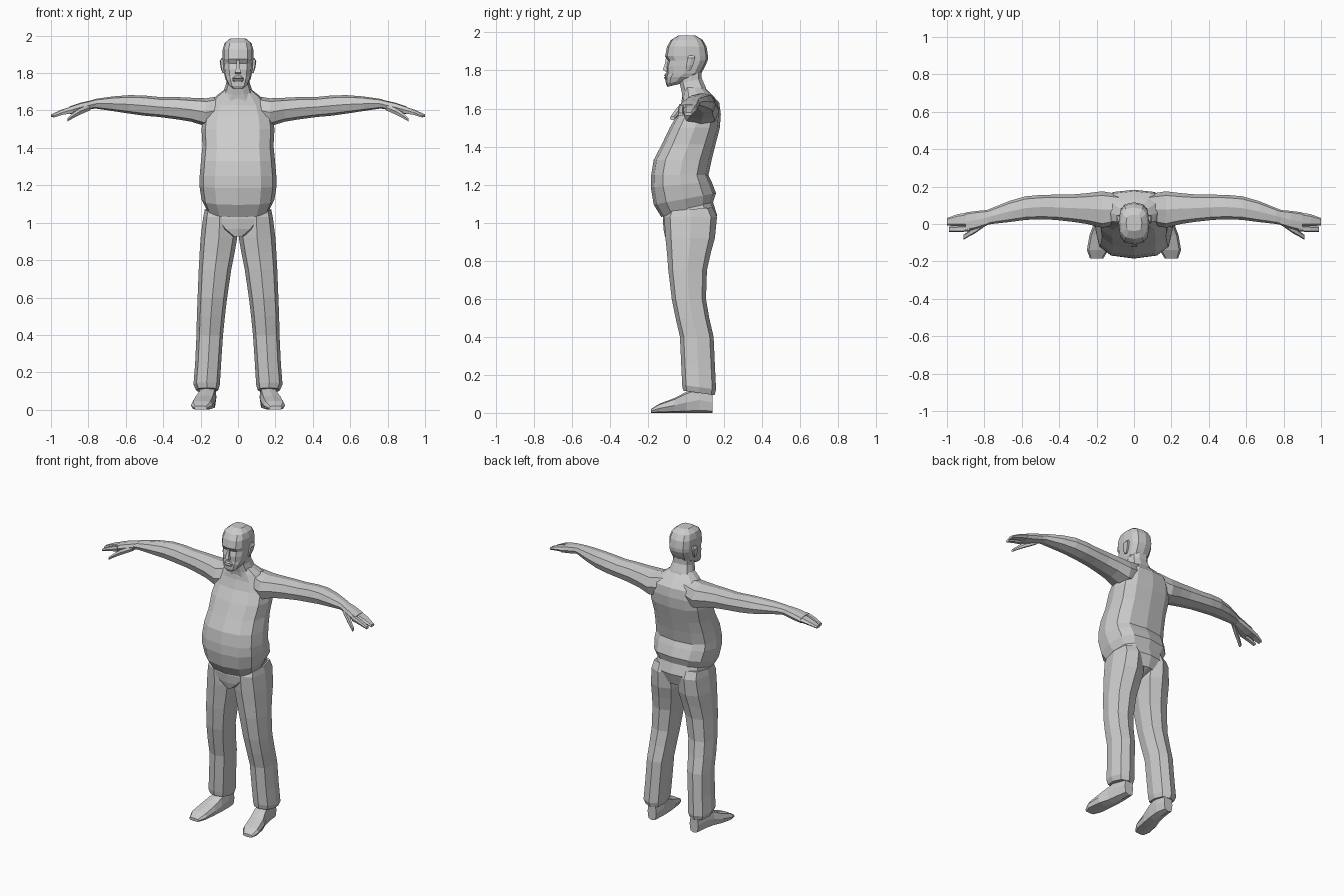
import bpy, bmesh, math
from mathutils import Vector

grey = bpy.data.materials.new("plain grey")
grey.diffuse_color = (0.6, 0.6, 0.6, 1)


def power(v, e):
    return math.copysign(abs(v) ** e, v) if abs(v) > 1e-6 else 0.0


def loft(name, axis, sections, n=8, e=0.75, mirror=False, turn=0.0):
    """Skin rounded sections (position, a0, a1, b0, b1[, tilt]) along an axis."""
    bm = bmesh.new()
    rings = []
    for s in sections:
        pos, a0, a1, b0, b1 = s[:5]
        tilt = s[5] if len(s) > 5 else 0
        ring = []
        for i in range(n):
            t = 2 * math.pi * (i + turn) / n
            ca, cb = power(math.cos(t), e), power(math.sin(t), e)
            a = (a0 + a1) / 2 + (a1 - a0) / 2 * ca
            b = (b0 + b1) / 2 + (b1 - b0) / 2 * cb
            p = pos + tilt * cb
            co = {"x": (p, a, b), "y": (a, p, b), "z": (a, b, p)}[axis]
            ring.append(bm.verts.new(Vector(co)))
        rings.append(ring)
    for r, q in zip(rings, rings[1:]):
        for i in range(n):
            j = (i + 1) % n
            bm.faces.new((r[i], r[j], q[j], q[i]))
    bm.faces.new(rings[0])
    bm.faces.new(rings[-1])
    bmesh.ops.recalc_face_normals(bm, faces=bm.faces[:])
    me = bpy.data.meshes.new(name)
    bm.to_mesh(me)
    bm.free()
    me.materials.append(grey)
    ob = bpy.data.objects.new(name, me)
    bpy.context.collection.objects.link(ob)
    if mirror:
        ob.modifiers.new("Mirror", "MIRROR")
    return ob


def sym(rows):
    """Rows (z, half_width, y_front, y_back[, tilt]) to centred sections."""
    return [(r[0], -r[1], r[1], *r[2:]) for r in rows]


# Shirt with a round belly, rising into the shoulders
loft("shirt_body", "z", sym([
    (1.065, .165, -.13, .14, .035), (1.125, .195, -.17, .158, .03),
    (1.20, .207, -.185, .135, .015), (1.25, .205, -.183, .118),
    (1.33, .198, -.17, .135), (1.41, .19, -.128, .155),
    (1.50, .195, -.085, .178), (1.57, .185, -.045, .183),
    (1.63, .16, -.025, .175), (1.675, .12, -.018, .135),
    (1.71, .075, -.015, .10)]), n=12)

# Arms, wide at the shoulder and thin at the wrist
loft("arm", "x", [
    (.08, .0, .16, 1.53, 1.68), (.17, -.02, .175, 1.515, 1.665),
    (.25, .0, .165, 1.54, 1.668), (.33, .012, .158, 1.553, 1.672),
    (.42, .022, .157, 1.565, 1.672), (.50, .025, .155, 1.572, 1.68),
    (.58, .022, .148, 1.583, 1.682), (.67, .01, .122, 1.597, 1.675),
    (.76, .0, .085, 1.61, 1.662), (.80, -.008, .07, 1.607, 1.65)], mirror=True)

# Flat hands with a separate thumb and two finger groups
loft("palm", "x", [
    (.78, -.005, .075, 1.608, 1.655), (.84, -.025, .07, 1.592, 1.642),
    (.90, -.04, .062, 1.58, 1.622)], n=8, e=.6, mirror=True)
loft("fingers", "x", [
    (.88, -.012, .064, 1.588, 1.626), (.945, -.012, .052, 1.578, 1.605),
    (1.0, -.008, .032, 1.563, 1.58)], n=6, e=.6, mirror=True)
loft("index_finger", "x", [
    (.88, -.04, -.008, 1.585, 1.625), (.94, -.043, -.012, 1.575, 1.604),
    (.99, -.042, -.014, 1.56, 1.578)], n=6, e=.6, mirror=True)
loft("thumb", "x", [
    (.79, -.008, .03, 1.60, 1.635), (.85, -.05, -.012, 1.573, 1.612),
    (.88, -.066, -.035, 1.558, 1.59), (.912, -.085, -.058, 1.54, 1.56)],
    n=6, e=.7, mirror=True)

# Neck leaning forward into the skull
loft("neck", "z", sym([
    (1.65, .10, -.02, .125), (1.70, .078, -.025, .105, .015),
    (1.745, .063, -.035, .085, .015), (1.82, .06, -.04, .085)]), n=10)

# Head with chin, lips, eye hollows and brow
loft("head", "z", sym([
    (1.722, .03, -.098, -.03, .008), (1.74, .052, -.106, .0, .01),
    (1.765, .066, -.108, .045), (1.785, .072, -.102, .08),
    (1.82, .077, -.104, .10), (1.852, .08, -.095, .114),
    (1.875, .082, -.11, .116), (1.925, .082, -.1, .108),
    (1.96, .072, -.08, .088), (1.985, .042, -.038, .05)]), n=12, e=.7)
loft("nose", "z", sym([
    (1.795, .02, -.112, -.09), (1.803, .022, -.128, -.09),
    (1.83, .013, -.117, -.085), (1.87, .01, -.108, -.085)]),
    n=4, e=1, turn=.5)
loft("lips", "z", sym([
    (1.752, .022, -.110, -.09), (1.762, .03, -.116, -.09),
    (1.768, .032, -.109, -.09), (1.774, .03, -.116, -.09),
    (1.783, .016, -.109, -.09)]), n=8)
loft("ear", "z", [
    (1.80, .07, .083, .0, .025), (1.83, .07, .093, .0, .04),
    (1.865, .072, .098, .005, .05), (1.88, .072, .088, .015, .045)],
    n=6, mirror=True)

# Trousers: one seat and two straight legs
loft("trouser_seat", "z", sym([
    (.925, .03, -.11, .06), (.965, .11, -.118, .14),
    (1.03, .18, -.122, .163, .01), (1.09, .165, -.12, .14, .025)]), n=12)
loft("trouser_leg", "z", [
    (1.07, .02, .178, -.10, .14, .01), (1.03, .01, .186, -.115, .163),
    (.92, .004, .20, -.108, .152), (.84, .018, .205, -.10, .13),
    (.75, .036, .21, -.093, .11), (.60, .058, .216, -.075, .105),
    (.50, .07, .22, -.055, .122), (.40, .08, .222, -.032, .145),
    (.25, .09, .229, -.025, .152), (.135, .097, .238, -.02, .158, -.012),
    (.105, .105, .225, -.015, .15, -.012)], mirror=True)

# Shoes with flat soles and low toes
loft("shoe", "y", [
    (-.185, .165, .235, 0, .02), (-.14, .137, .252, 0, .048),
    (-.06, .125, .238, 0, .078), (.0, .118, .215, 0, .11),
    (.07, .115, .202, 0, .135), (.14, .125, .19, .0, .11)],
    n=8, e=.6, mirror=True)
